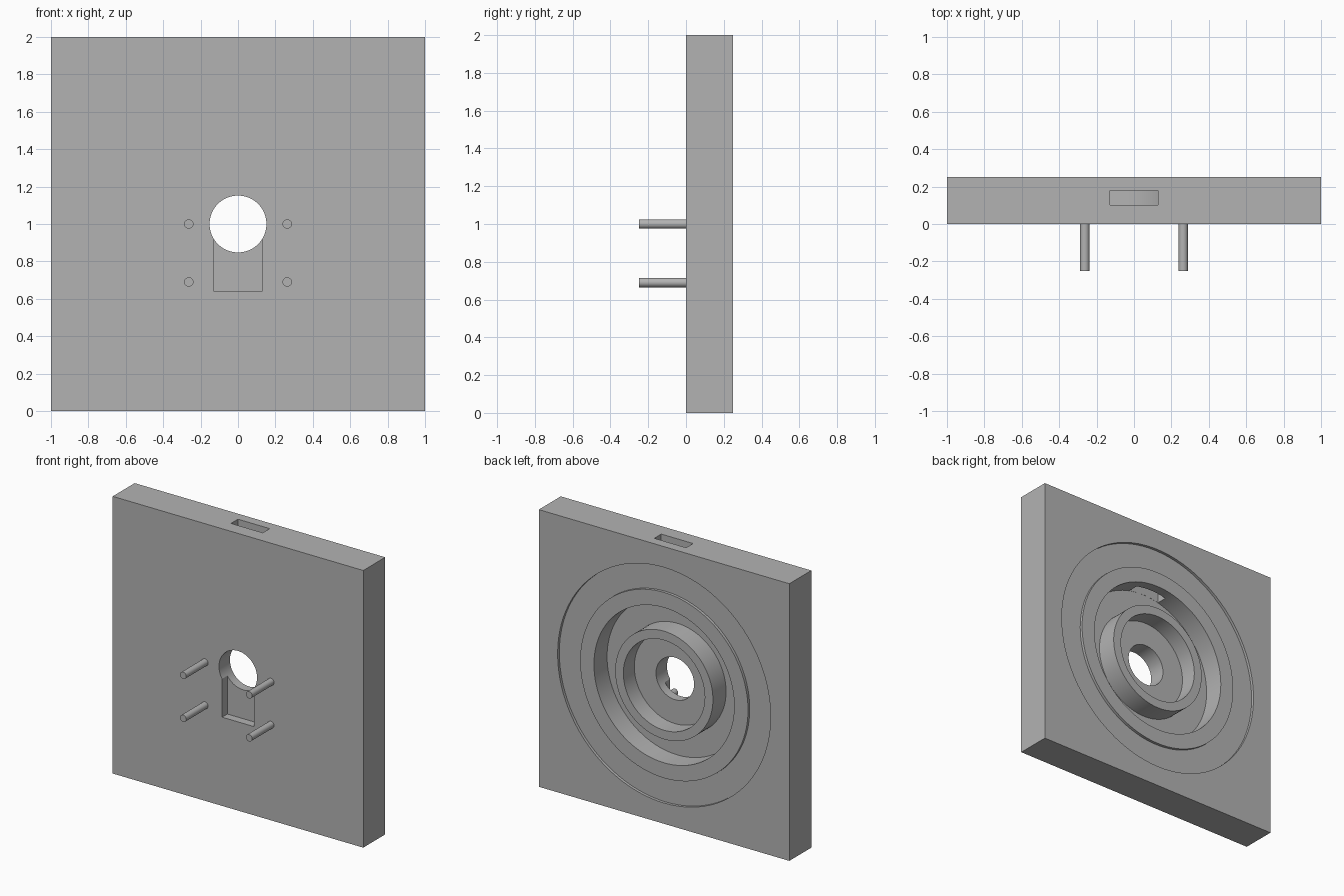
import bpy, bmesh, math
from mathutils import Matrix

cube = bpy.data.objects.get("Cube")
if cube:
    bpy.data.objects.remove(cube, do_unlink=True)

grey = bpy.data.materials.new("plain_grey")
grey.use_nodes = True
colour = (0.45, 0.45, 0.45, 1)
grey.diffuse_color = colour
grey.node_tree.nodes["Principled BSDF"].inputs["Base Color"].default_value = colour

MID = 1.0       # height of the ring axis
BACK = 0.25     # rear face of the plate
OUT = 0.3       # cutters overshoot the rear face


def make_object(name, bm):
    bmesh.ops.recalc_face_normals(bm, faces=bm.faces)
    mesh = bpy.data.meshes.new(name)
    bm.to_mesh(mesh)
    bm.free()
    mesh.materials.append(grey)
    obj = bpy.data.objects.new(name, mesh)
    bpy.context.collection.objects.link(obj)
    return obj


def box(name, x, y, z):
    bm = bmesh.new()
    bmesh.ops.create_cube(bm, size=1)
    for v in bm.verts:
        v.co = [lo + (c + 0.5) * (hi - lo) for c, (lo, hi) in zip(v.co, (x, y, z))]
    return make_object(name, bm)


def rod(name, radius, y0, y1, x=0, z=MID, sides=96):
    bm = bmesh.new()
    bmesh.ops.create_cone(bm, cap_ends=True, segments=sides, radius1=radius,
                          radius2=radius, depth=y1 - y0)
    bm.transform(Matrix.Translation((x, (y0 + y1) / 2, z))
                 @ Matrix.Rotation(math.pi / 2, 4, 'X'))
    return make_object(name, bm)


def ring(name, inner, outer, y0, y1, sides=96):
    bm = bmesh.new()
    profile = [(inner, y0), (outer, y0), (outer, y1), (inner, y1)]
    loops = []
    for i in range(sides):
        a = 2 * math.pi * i / sides
        loops.append([bm.verts.new((r * math.cos(a), y, MID + r * math.sin(a)))
                      for r, y in profile])
    for i in range(sides):
        a, b = loops[i], loops[(i + 1) % sides]
        for j in range(4):
            k = (j + 1) % 4
            bm.faces.new((a[j], a[k], b[k], b[j]))
    return make_object(name, bm)


def smooth(obj):
    bpy.ops.object.select_all(action='DESELECT')
    obj.select_set(True)
    bpy.context.view_layer.objects.active = obj
    bpy.ops.object.shade_smooth_by_angle(angle=math.radians(30))


# Square plate
plate = box("plate", (-1, 1), (0, BACK), (0, 2))

# Round recesses in the back, centre hole, cable slot and front pocket
cutters = [
    ring("shallow_ring_cutter", 0.67, 0.85, 0.23, OUT),
    ring("deep_groove_cutter", 0.39, 0.56, 0.1, OUT),
    rod("hub_recess_cutter", 0.325, 0.125, OUT),
    rod("centre_hole_cutter", 0.152, -0.1, OUT),
    box("top_slot_cutter", (-0.127, 0.127), (0.101, 0.18), (1.5, 2.1)),
    box("front_pocket_cutter", (-0.127, 0.127), (-0.1, 0.06), (0.64, MID)),
]
for cutter in cutters:
    cutter.hide_render = True
    mod = plate.modifiers.new(cutter.name, 'BOOLEAN')
    mod.operation = 'DIFFERENCE'
    mod.solver = 'EXACT'
    mod.object = cutter

# Keep the cut result and drop the cutters
bpy.context.view_layer.update()
cut = bpy.data.meshes.new_from_object(
    plate.evaluated_get(bpy.context.evaluated_depsgraph_get()))
plate.modifiers.clear()
plate.data = cut
for cutter in cutters:
    bpy.data.objects.remove(cutter, do_unlink=True)
smooth(plate)

# Four mounting pins on the front
for side, x in (("right", -0.263), ("left", 0.263)):
    for level, z in (("upper", 1.0), ("lower", 0.69)):
        smooth(rod(f"{level}_{side}_pin", 0.025, -0.25, 0.01, x, z, 32))
